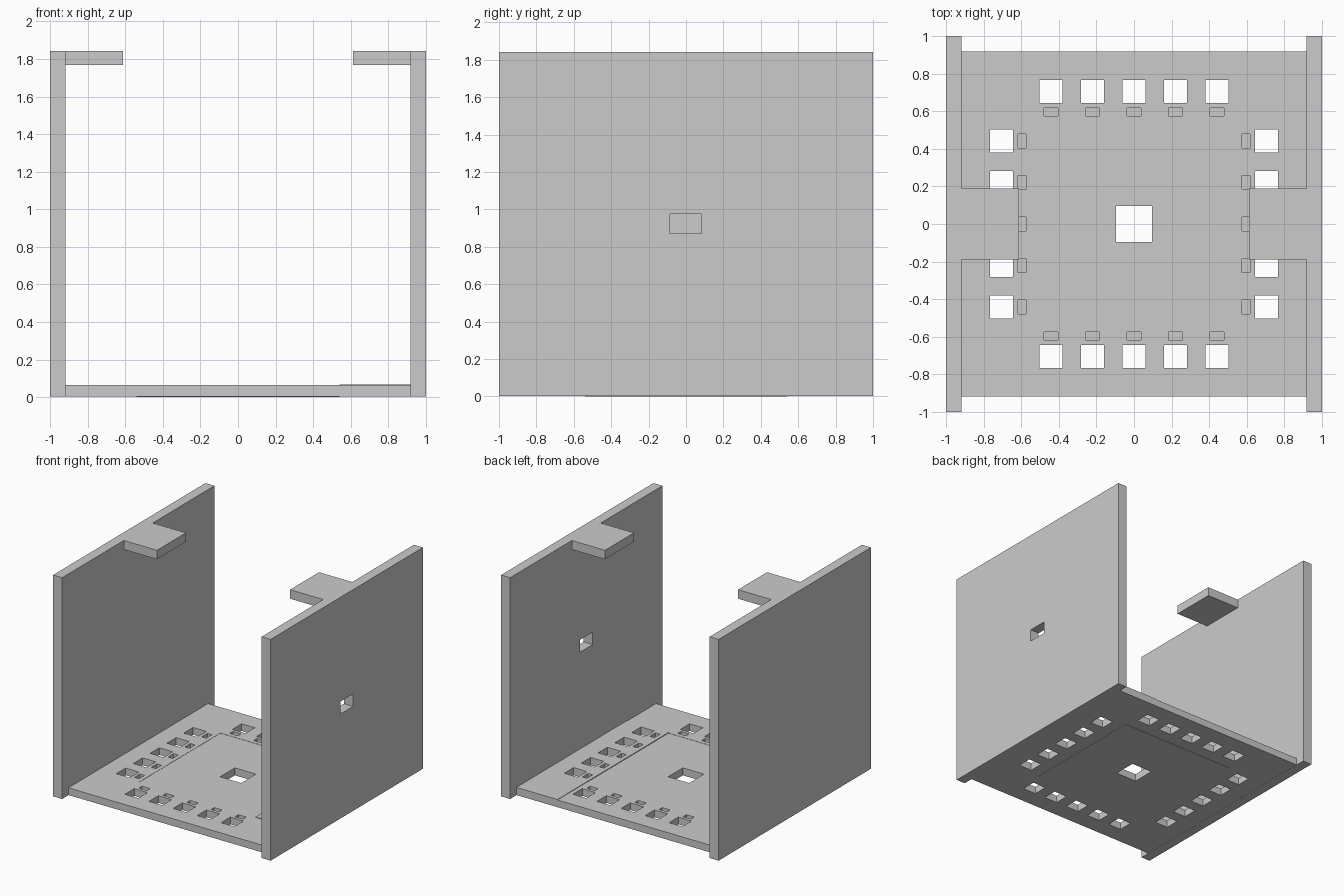
import bpy
import bmesh
from mathutils import Matrix, Vector

if "Cube" in bpy.data.objects:
    bpy.data.objects.remove(bpy.data.objects["Cube"], do_unlink=True)

grey = bpy.data.materials.new("light grey")
grey.use_nodes = True
colour = (0.6, 0.6, 0.6, 1)
grey.diffuse_color = colour
grey.node_tree.nodes["Principled BSDF"].inputs["Base Color"].default_value = colour


def boxes(name, spans):
    """One object made of boxes, each given as (x0, x1, y0, y1, z0, z1)."""
    bm = bmesh.new()
    for x0, x1, y0, y1, z0, z1 in spans:
        lo, hi = Vector((x0, y0, z0)), Vector((x1, y1, z1))
        size = Matrix.Diagonal((*(hi - lo), 1))
        bmesh.ops.create_cube(bm, size=1, matrix=Matrix.Translation((lo + hi) / 2) @ size)
    mesh = bpy.data.meshes.new(name)
    bm.to_mesh(mesh)
    bm.free()
    mesh.materials.append(grey)
    obj = bpy.data.objects.new(name, mesh)
    bpy.context.collection.objects.link(obj)
    return obj


def cut(parts, cutter):
    """Cut the holes into the parts, then discard the cutter."""
    cutter.hide_render = True
    for part in parts:
        mod = part.modifiers.new("holes", 'BOOLEAN')
        mod.operation, mod.solver, mod.object = 'DIFFERENCE', 'EXACT', cutter
    deps = bpy.context.evaluated_depsgraph_get()
    for part in parts:
        mesh = bpy.data.meshes.new_from_object(part.evaluated_get(deps))
        part.modifiers.clear()
        part.data = mesh
    bpy.data.objects.remove(cutter, do_unlink=True)


edge, inner, wall_top = 0.917, 0.54, 1.842

# Floor: a centre panel surrounded by four strips, the right one slightly raised
floor = [
    boxes("floor_centre", [(-inner, inner, -inner, inner, 0, 0.062)]),
    boxes("floor_front", [(-edge, edge, -edge, -inner, 0.004, 0.064)]),
    boxes("floor_back", [(-edge, inner, inner, edge, 0.004, 0.064)]),
    boxes("floor_left_strip", [(-edge, -inner, -inner, inner, 0.004, 0.064)]),
    boxes("floor_right_strip", [(inner, edge, -inner, edge, 0.004, 0.068)]),
]

# Square through holes and shallow slots along all four sides, plus a centre hole
holes = [(-0.097, 0.097, -0.097, 0.097, -1, 1)]
for i in range(-2, 3):
    t = i * 0.221
    for s in (-1, 1):
        h, p = s * 0.705, s * 0.596
        holes += [
            (t - 0.061, t + 0.061, h - 0.061, h + 0.061, -1, 1),
            (h - 0.061, h + 0.061, t - 0.061, t + 0.061, -1, 1),
            (t - 0.037, t + 0.037, p - 0.021, p + 0.021, 0.03, 1),
            (p - 0.021, p + 0.021, t - 0.037, t + 0.037, 0.03, 1),
        ]
cut(floor, boxes("floor_hole_cutter", holes))

# Side walls with a tab reaching inward at the top
for side, s in (("left", 1), ("right", -1)):
    a, b = sorted((s * edge, s))
    wall = boxes(side + "_wall", [(a, b, -1, 1, 0.003, wall_top)])
    c, d = sorted((s * 0.612, s * edge))
    boxes(side + "_tab", [(c, d, -0.19, 0.19, 1.767, wall_top)])
    if s > 0:
        # Small window through one wall only
        cut([wall], boxes("window_cutter", [(0.8, 1.1, -0.085, 0.082, 0.872, 0.975)]))
